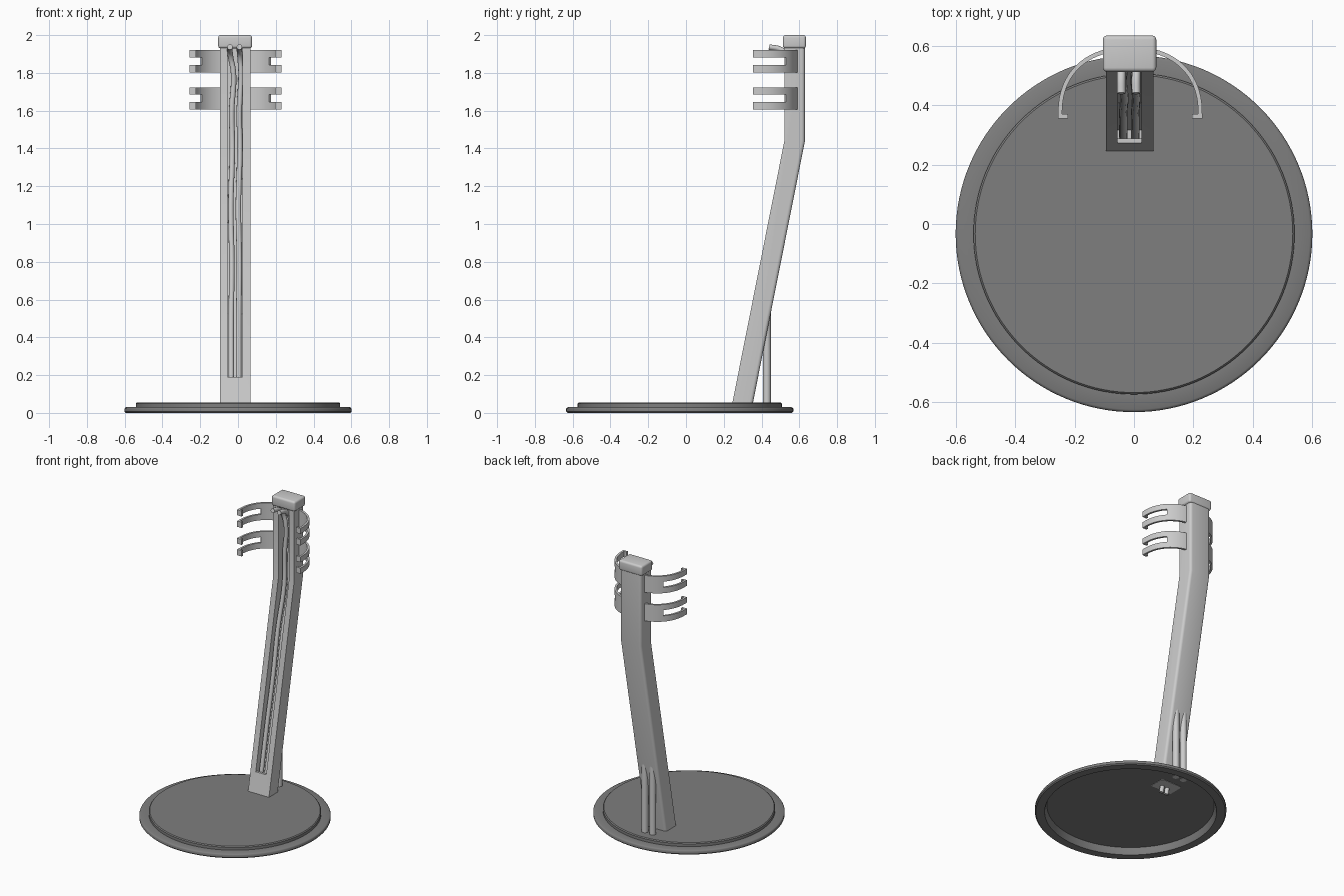
import bpy, bmesh
from math import sin, cos, pi, radians

if "Cube" in bpy.data.objects:
    bpy.data.objects.remove(bpy.data.objects["Cube"])

CX = -0.015  # centre line of the post


def shade(ob):
    for o in bpy.context.selected_objects:
        o.select_set(False)
    ob.select_set(True)
    bpy.context.view_layer.objects.active = ob
    if ob.modifiers:
        bpy.ops.object.convert(target="MESH")
    bpy.ops.object.shade_smooth_by_angle(angle=radians(35))


def finish(bm, name, loc=(0, 0, 0), recalc=True):
    if recalc:
        bmesh.ops.recalc_face_normals(bm, faces=bm.faces)
    me = bpy.data.meshes.new(name)
    bm.to_mesh(me)
    bm.free()
    ob = bpy.data.objects.new(name, me)
    ob.location = loc
    bpy.context.collection.objects.link(ob)
    return ob


def lathe(name, profile, loc, n=128):
    bm = bmesh.new()
    vs = [bm.verts.new((r, 0, z)) for r, z in profile]
    es = [bm.edges.new(p) for p in zip(vs, vs[1:])]
    bmesh.ops.spin(bm, geom=vs + es, cent=(0, 0, 0), axis=(0, 0, 1),
                   angle=2 * pi, steps=n, use_duplicate=False)
    bmesh.ops.remove_doubles(bm, verts=bm.verts, dist=1e-5)
    return finish(bm, name, loc)


def front_y(z):
    """Front face of the leaning, then upright, post."""
    return min(0.235 + 0.1985 * z, 0.521)


KINK = 1.44


def post_shape(z0, z1, near, far, half_width):
    """Solid following the post's bend, between two depths behind its front face."""
    outline = [(front_y(z) + near, z) for z in (z0, KINK, z1)]
    outline += [(front_y(z) + far, z) for z in (z1, KINK, z0)]
    bm = bmesh.new()
    f = bm.faces.new([bm.verts.new((CX - half_width, y, z)) for y, z in outline])
    r = bmesh.ops.extrude_face_region(bm, geom=[f])
    for v in r["geom"]:
        if isinstance(v, bmesh.types.BMVert):
            v.co.x = CX + half_width
    bmesh.ops.recalc_face_normals(bm, faces=bm.faces)
    return bm


def cut(target, cutter):
    mod = target.modifiers.new("cut", "BOOLEAN")
    mod.operation = "DIFFERENCE"
    mod.solver = "EXACT"
    mod.object = cutter


def tube(name, pts, radius):
    cu = bpy.data.curves.new(name, "CURVE")
    cu.dimensions = "3D"
    cu.bevel_depth = radius
    cu.bevel_resolution = 4
    cu.resolution_u = 6
    cu.use_fill_caps = True
    sp = cu.splines.new("BEZIER")
    sp.bezier_points.add(len(pts) - 1)
    for bp, p in zip(sp.bezier_points, pts):
        bp.co = p
        bp.handle_left_type = bp.handle_right_type = "AUTO"
    ob = bpy.data.objects.new(name, cu)
    bpy.context.collection.objects.link(ob)


# Round base: outer rim, raised disc and deeply recessed underside
base = lathe("base", [(0, .045), (.525, .045), (.53, .03), (.535, .012), (.54, 0),
                      (.594, 0), (.601, .007), (.601, .022), (.598, .027), (.592, .03),
                      (.541, .03), (.541, .049), (.535, .055), (0, .055)], (0, -0.033, 0))
dark = bpy.data.materials.new("dark_grey")
dark.diffuse_color = (0.21, 0.21, 0.21, 1)
dark.use_nodes = True
dark.node_tree.nodes["Principled BSDF"].inputs["Base Color"].default_value = dark.diffuse_color
base.data.materials.append(dark)
shade(base)

# Bent post with rounded back edges
D = 0.109
bm = post_shape(.043, 1.95, 0, D, .08)
back = [e for e in bm.edges if abs(e.verts[0].co.x - e.verts[1].co.x) < 1e-5
        and all(v.co.y > front_y(v.co.z) + .05 for v in e.verts)]
bmesh.ops.bevel(bm, geom=back, offset=.018, segments=4, profile=.5, affect="EDGES")
post = finish(bm, "post")

# Cable channel: open at the front, closed by a thin panel at the bottom
hollow = finish(post_shape(.057, 1.94, .016, .07, .0405), "hollow_cutter")
channel = finish(post_shape(.19, 1.941, -.1, .05, .04), "channel_cutter")
cut(post, hollow)
cut(post, channel)
shade(post)
for c in (hollow, channel):
    c.hide_render = True
    c.hide_viewport = True

# Rounded cap on top
bm = bmesh.new()
bmesh.ops.create_cube(bm, size=1)
for v in bm.verts:
    v.co.x *= .18
    v.co.y *= .122
    v.co.z *= .07
bmesh.ops.bevel(bm, geom=bm.edges[:], offset=.014, segments=4, profile=.5, affect="EDGES")
shade(finish(bm, "cap", (CX, .574, 1.965)))

# Cables: stick out under the cap, run down inside the channel and through the base
for i, (xt, xb) in enumerate(((-.043, -.036), (.007, .004))):
    pts = [(xt, .44, 1.937), (xt, .5, 1.924), (xt + .003, .54, 1.89)]
    for z, wob in ((1.8, .012), (1.6, .003), (1.4, .006), (1.1, -.002),
                   (.8, .003), (.5, 0), (.2, 0), (.004, 0)):
        pts.append((xb + wob, front_y(z) + .037, z))
    tube(f"cable_{i + 1}", pts, .0145)

# Vertical pipes behind the post
for i, x in enumerate((CX - .03, CX + .03)):
    tube(f"rear_pipe_{i + 1}", [(x, .428, .043), (x, .428, .53)], .0215)


def clip(name, z0):
    """Forked curved arms: a strip in plan, three rows high, middle row open at the tip."""
    R, RY, P, n_web, n_tine = .243, .226, 2 / 2.25, 8, 14
    a0, a1 = radians(76.8), radians(42)
    angs = [a0 + (a1 - a0) * i / n_web for i in range(n_web + 1)]
    angs += [a1 * (1 - i / n_tine) for i in range(1, n_tine)] + [0]
    plan = [(R * cos(a) ** P, RY * sin(a) ** P) for a in angs]
    plan += [(R, -.016), (R - .034, -.016)]  # inward hook at the tip
    rows = (0, .04, .08, .118)
    bm = bmesh.new()
    grid = [[bm.verts.new((x, y, z)) for z in rows] for x, y in plan]
    for i in range(len(plan) - 1):
        for j in range(3):
            if j == 1 and i >= n_web:
                continue
            bm.faces.new((grid[i][j], grid[i + 1][j], grid[i + 1][j + 1], grid[i][j + 1]))
    # outward-facing normals so the thickness goes inward
    bm.normal_update()
    bm.faces.ensure_lookup_table()
    if bm.faces[0].normal.y < 0:
        bmesh.ops.reverse_faces(bm, faces=bm.faces[:])
    ob = finish(bm, name, (CX + .002, .372, z0), recalc=False)
    s = ob.modifiers.new("thickness", "SOLIDIFY")
    s.thickness = .014
    s.offset = -1
    s.use_even_offset = True
    ob.modifiers.new("mirror", "MIRROR")
    shade(ob)


clip("upper_clip", 1.802)
clip("lower_clip", 1.605)
